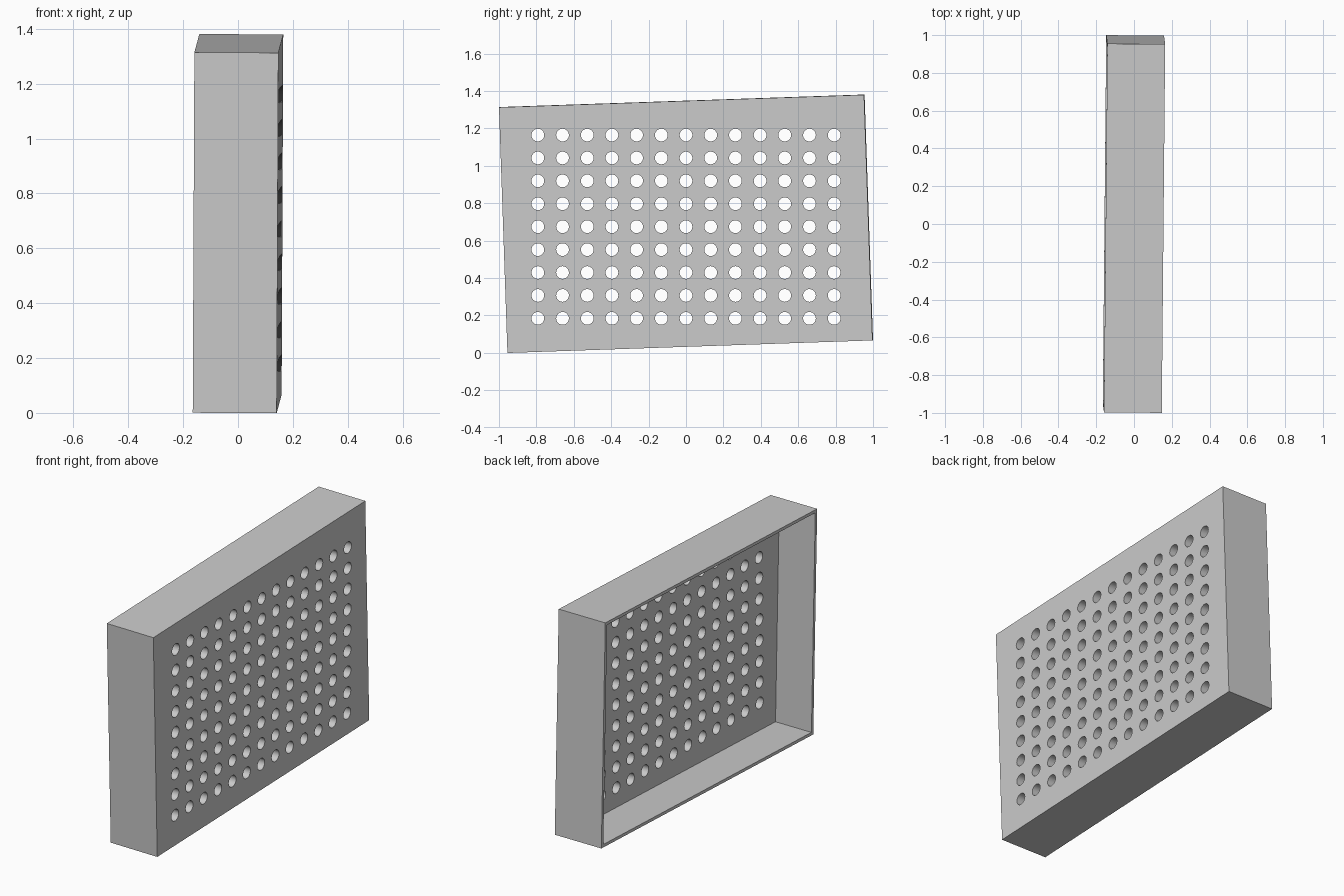
import bpy
import bmesh
from mathutils import Matrix, Vector

cube = bpy.data.objects.get("Cube")
if cube:
    bpy.data.objects.remove(cube, do_unlink=True)

DEPTH, LENGTH, HEIGHT = 0.306, 1.953, 1.314
RIM, PLATE = 0.025, 0.07
COLUMNS, ROWS = 13, 9
PITCH_Y, PITCH_Z, HOLE_RADIUS = 0.132, 0.1225, 0.034

grey = bpy.data.materials.new("light grey")
grey.use_nodes = True
colour = (0.6, 0.6, 0.6, 1)
grey.diffuse_color = colour
grey.node_tree.nodes["Principled BSDF"].inputs["Base Color"].default_value = colour


def make_object(name, bm):
    mesh = bpy.data.meshes.new(name)
    bm.to_mesh(mesh)
    bm.free()
    mesh.materials.append(grey)
    obj = bpy.data.objects.new(name, mesh)
    bpy.context.collection.objects.link(obj)
    return obj


# Slightly tilted frame of the whole tray
along = Vector((0.018, 1.952, 0.067)).normalized()
up = Vector((0.006, -0.045, 1.313))
across = along.cross(up).normalized()
up = across.cross(along)
tilt = Matrix((across, along, up)).transposed().to_4x4()
frame = Matrix.Translation((0, 0, 0.69)) @ tilt

# Tray: a block whose -x side is inset and pushed in to leave a rim and plate
bm = bmesh.new()
bmesh.ops.create_cube(bm, size=1, matrix=Matrix.Diagonal((DEPTH, LENGTH, HEIGHT, 1)))
bm.normal_update()
open_side = min(bm.faces, key=lambda f: f.calc_center_median().x)
bmesh.ops.inset_individual(bm, faces=[open_side], thickness=RIM)
floor = bmesh.ops.extrude_discrete_faces(bm, faces=[open_side])["faces"][0]
bmesh.ops.translate(bm, verts=floor.verts, vec=(DEPTH - PLATE, 0, 0))
bmesh.ops.recalc_face_normals(bm, faces=bm.faces)
bm.transform(frame)
tray = make_object("perforated_tray", bm)

# Hole cutters: an upright grid of rods through the plate
bm = bmesh.new()
turn = Matrix.Rotation(1.5707963, 4, "Y")
for i in range(COLUMNS):
    for j in range(ROWS):
        place = Matrix.Translation((0.12, (i - (COLUMNS - 1) / 2) * PITCH_Y,
                                    0.674 + (j - (ROWS - 1) / 2) * PITCH_Z))
        bmesh.ops.create_cone(bm, cap_ends=True, segments=24, radius1=HOLE_RADIUS,
                              radius2=HOLE_RADIUS, depth=0.2, matrix=place @ turn)
cutter = make_object("hole_cutter", bm)
cutter.hide_render = True

# Cut the holes and keep only the finished tray
cut = tray.modifiers.new("holes", "BOOLEAN")
cut.operation = "DIFFERENCE"
cut.solver = "EXACT"
cut.object = cutter
bpy.context.view_layer.objects.active = tray
tray.select_set(True)
bpy.ops.object.modifier_apply(modifier=cut.name)
bpy.data.objects.remove(cutter, do_unlink=True)
bpy.ops.object.shade_smooth_by_angle()
